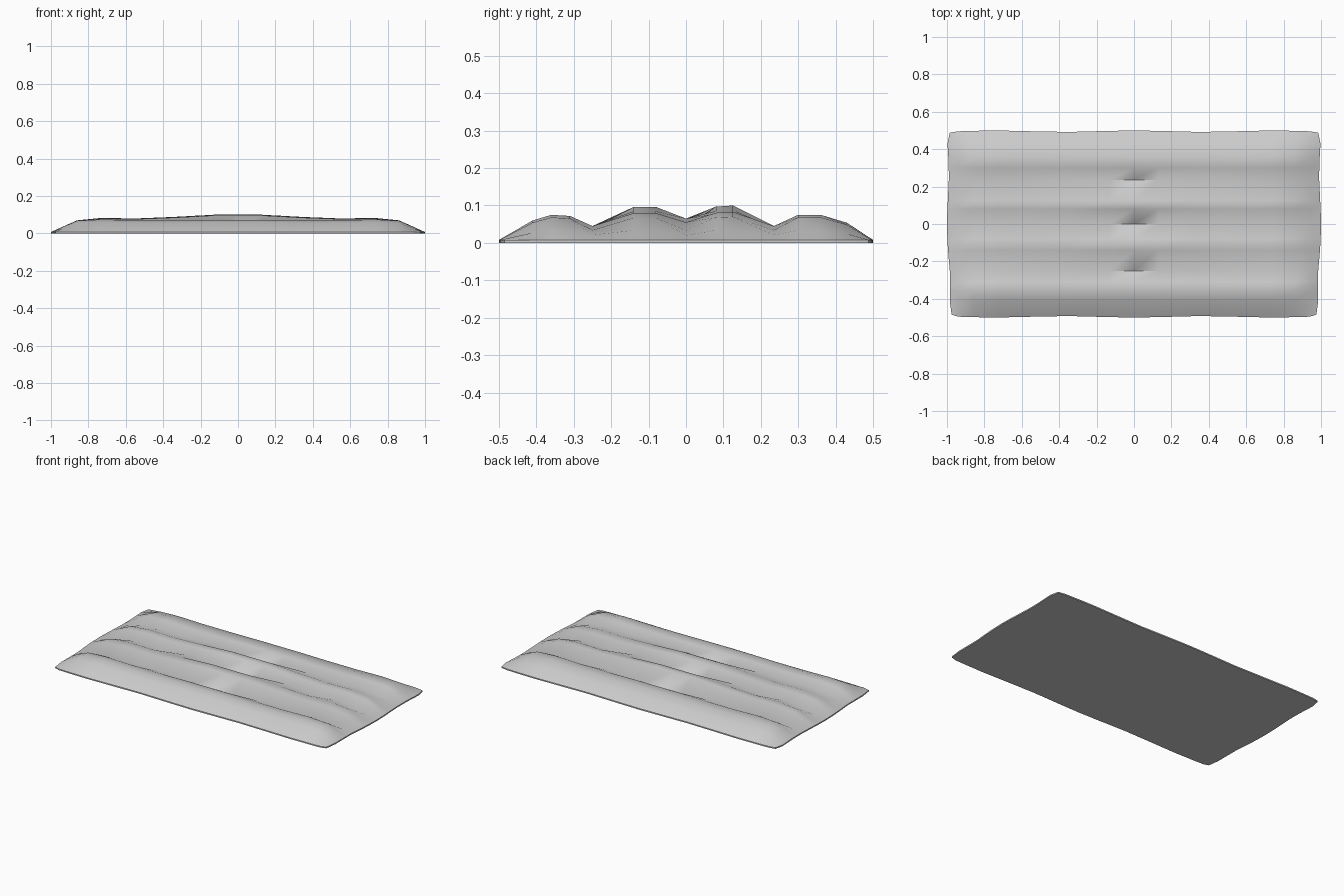
import bpy
import bmesh
import math

if "Cube" in bpy.data.objects:
    bpy.data.objects.remove(bpy.data.objects["Cube"], do_unlink=True)

RIM = 0.008

# Stations along half the length, and the heights of each ridge and valley there
stations = [0, 0.13, 0.35, 0.55, 0.73, 0.86, 0.94]
heights = {
    "inner": [0.10, 0.10, 0.088, 0.08, 0.083, 0.07, 0.035],
    "outer": [0.073, 0.073, 0.07, 0.07, 0.075, 0.068, 0.034],
    "middle_valley": [0.03, 0.045, 0.065, 0.045, 0.055, 0.033, 0.02],
    "side_valley": [0.033, 0.038, 0.045, 0.04, 0.045, 0.034, 0.021],
}

# Rows across the width: position, which crest or valley, and its share of height
rows = [
    (-0.41, "outer", 0.8), (-0.36, "outer", 1), (-0.31, "outer", 0.96),
    (-0.25, "side_valley", 1), (-0.14, "inner", 0.96), (-0.08, "inner", 0.96),
    (0, "middle_valley", 1), (0.08, "inner", 0.97), (0.125, "inner", 1),
    (0.235, "side_valley", 1), (0.30, "outer", 1), (0.36, "outer", 1),
    (0.43, "outer", 0.72),
]


def end_x(y):
    """Slightly wavy end edge, a little shorter towards the front."""
    return 0.985 if y < -0.2 else 0.995 + 0.005 * math.cos(y * 12)


def side_y(x):
    """Slightly wavy long edge, pinched between the tufts."""
    return 0.496 + 0.004 * math.cos(abs(x) * math.tau / 0.74)


bm = bmesh.new()
columns = [(-1, i) for i in range(len(stations) - 1, 0, -1)]
columns += [(1, i) for i in range(len(stations))]

# Vertex grid: inner points from the tables, outer ring lying at the rim
grid = []
for side in (-1, None, 1):
    if side is None:
        for sign, i in columns:
            x = sign * stations[i]
            edge = side_y(x)
            line = [bm.verts.new((x, -edge, RIM))]
            line += [bm.verts.new((x, y, heights[k][i] * s)) for y, k, s in rows]
            line.append(bm.verts.new((x, edge, RIM)))
            grid.append(line)
    else:
        line = [bm.verts.new((side * 0.975, -0.485, RIM))]
        line += [bm.verts.new((side * end_x(y), y, RIM)) for y, k, s in rows]
        line.append(bm.verts.new((side * 0.985, 0.488, RIM)))
        grid.append(line)

# Padded top surface
for a, b in zip(grid, grid[1:]):
    for j in range(len(a) - 1):
        bm.faces.new((a[j], b[j], b[j + 1], a[j + 1]))

# Thin rim wall and flat underside
loop = [line[0] for line in grid] + grid[-1][1:-1]
loop += [line[-1] for line in reversed(grid)] + grid[0][-2:0:-1]
base = [bm.verts.new((v.co.x, v.co.y, 0)) for v in loop]
for i in range(len(loop)):
    j = (i + 1) % len(loop)
    bm.faces.new((base[i], base[j], loop[j], loop[i]))
bm.faces.new(list(reversed(base)))
bmesh.ops.recalc_face_normals(bm, faces=bm.faces[:])

mesh = bpy.data.meshes.new("padded_mat")
bm.to_mesh(mesh)
bm.free()
mat_object = bpy.data.objects.new("padded_mat", mesh)
bpy.context.collection.objects.link(mat_object)

# Light grey cloth
cloth = bpy.data.materials.new("light_grey_cloth")
cloth.use_nodes = True
colour = (0.6, 0.6, 0.6, 1)
cloth.diffuse_color = colour
cloth.node_tree.nodes["Principled BSDF"].inputs["Base Color"].default_value = colour
mesh.materials.append(cloth)

# Soft folds with a crisp rim
bpy.ops.object.select_all(action="DESELECT")
mat_object.select_set(True)
bpy.context.view_layer.objects.active = mat_object
bpy.ops.object.shade_smooth_by_angle(angle=math.radians(55))
